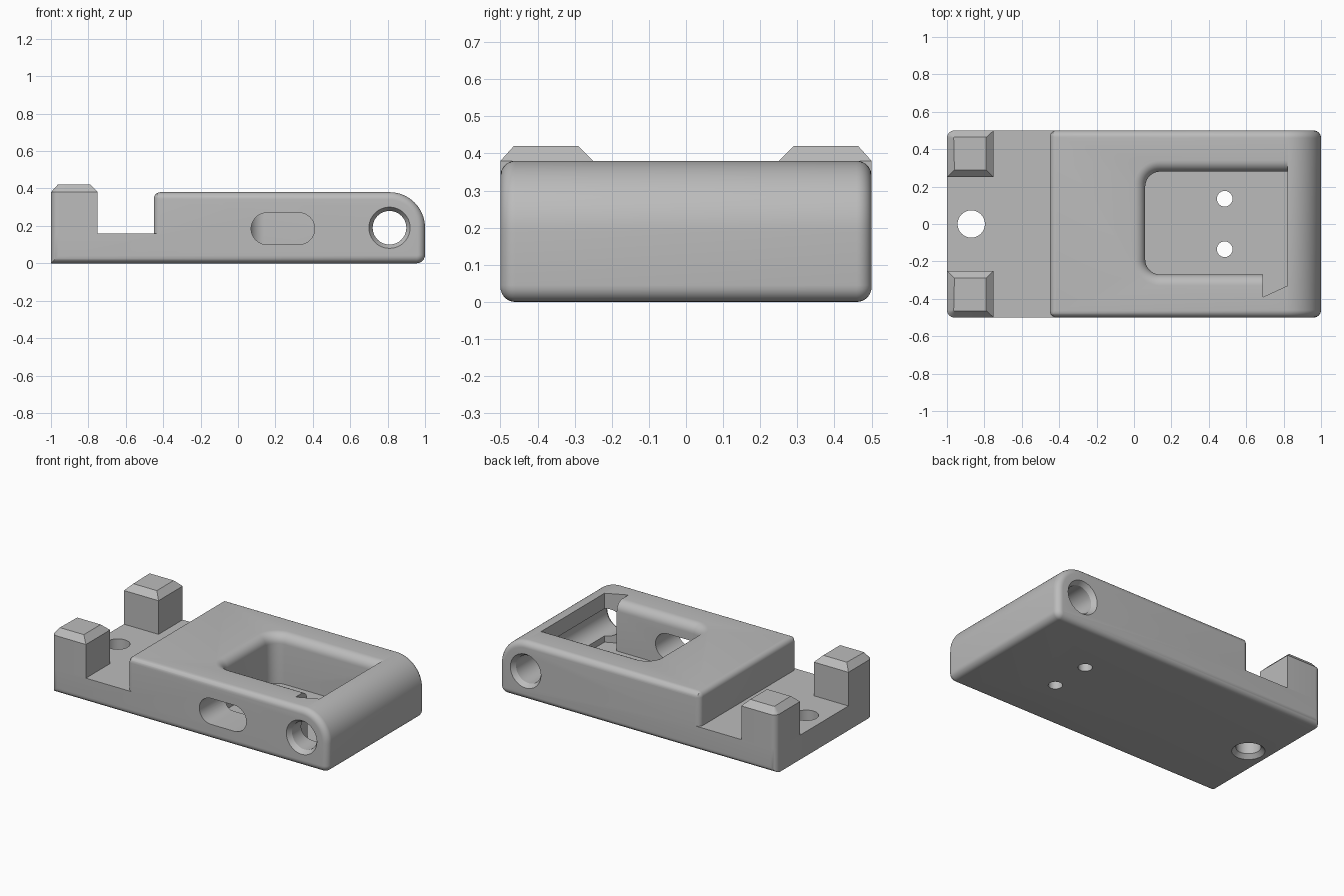
import bpy, bmesh, math
from math import sin, cos, pi, radians

if "Cube" in bpy.data.objects:
    bpy.data.objects.remove(bpy.data.objects["Cube"], do_unlink=True)

grey = bpy.data.materials.new("plain_grey")
grey.use_nodes = True
grey.diffuse_color = (0.5, 0.5, 0.5, 1)
grey.node_tree.nodes["Principled BSDF"].inputs["Base Color"].default_value = (0.5, 0.5, 0.5, 1)

TOP, FLOOR, ROUND = 0.38, 0.16, 0.04


def arc(cx, cy, r, start, end, steps=10):
    return [(cx + r * cos(radians(start + (end - start) * i / steps)),
             cy + r * sin(radians(start + (end - start) * i / steps)))
            for i in range(steps + 1)]


def loft(name, rings):
    """Closed solid through equally sized rings of 3D points."""
    bm = bmesh.new()
    loops = [[bm.verts.new(p) for p in ring] for ring in rings]
    n = len(loops[0])
    for a, b in zip(loops, loops[1:]):
        for i in range(n):
            j = (i + 1) % n
            bm.faces.new((a[i], a[j], b[j], b[i]))
    bm.faces.new(loops[0][::-1])
    bm.faces.new(loops[-1])
    bmesh.ops.recalc_face_normals(bm, faces=bm.faces)
    mesh = bpy.data.meshes.new(name)
    bm.to_mesh(mesh)
    bm.free()
    mesh.materials.append(grey)
    obj = bpy.data.objects.new(name, mesh)
    bpy.context.collection.objects.link(obj)
    return obj


def along_y(outline, y):
    return [(x, y, z) for x, z in outline]


def along_z(outline, z):
    return [(x, y, z) for x, y in outline]


def activate(obj):
    bpy.ops.object.select_all(action='DESELECT')
    obj.select_set(True)
    bpy.context.view_layer.objects.active = obj


def cut(target, cutter):
    cutter.hide_render = True
    mod = target.modifiers.new("cut", 'BOOLEAN')
    mod.operation = 'DIFFERENCE'
    mod.solver = 'EXACT'
    mod.object = cutter
    activate(target)
    bpy.ops.object.modifier_apply(modifier=mod.name)
    bpy.data.objects.remove(cutter, do_unlink=True)


# Body: side profile that shrinks toward both sides to round the rim
def body_profile(o):
    return ([(-1 + o, o)] + arc(0.955, 0.045, 0.045 - o, -90, 0, 6)
            + arc(0.81, 0.19, 0.19 - o, 0, 90, 20) + [(-1 + o, TOP - o)])


steps = [i * pi / 16 for i in range(9)]
side = [(ROUND * (1 - sin(t)), 0.5 - ROUND * (1 - cos(t))) for t in steps]
body = loft("body", [along_y(body_profile(o), -y) for o, y in side]
            + [along_y(body_profile(o), y) for o, y in side[::-1]])


# Low shelf with a rounded step
def shelf_profile(f):
    r = 0.035
    step = [(-0.45 + f + r * (1 - cos(t)), TOP - r + r * sin(t)) for t in steps]
    return [(-1.2, FLOOR), (-0.45 + f, FLOOR)] + step + [(step[-1][0], 0.6), (-1.2, 0.6)]


flare = [(0.035 * (1 - cos(t)), 0.465 + 0.035 * sin(t)) for t in steps] + [(0.035, 0.6)]
cut(body, loft("shelf_cutter", [along_y(shelf_profile(f), -y) for f, y in flare[::-1]]
               + [along_y(shelf_profile(f), y) for f, y in flare]))


# Pocket with a rounded lip on three sides
def pocket_outline(o):
    return ([(0.82, 0.28 + o)] + arc(0.14, 0.20, 0.08 + o, 90, 180)
            + arc(0.14, -0.19, 0.08 + o, 180, 270) + [(0.82, -0.27 - o)])


lip = 0.06
cut(body, loft("pocket_cutter",
               [along_z(pocket_outline(0), 0.06)]
               + [along_z(pocket_outline(lip * (1 - cos(t))), TOP - lip + lip * sin(t)) for t in steps]
               + [along_z(pocket_outline(lip), 0.5)]))

# Slanted notch in the pocket's front corner
notch = [(0.69, -0.2), (0.69, -0.39), (0.82, -0.33), (0.82, -0.2)]
cut(body, loft("notch_cutter", [along_z(notch, z) for z in (0.06, 0.5)]))

# Cross hole, countersunk on both sides
cut(body, loft("cross_hole_cutter",
               [along_y(arc(0.81, 0.19, r, 0, 352.5, 47), y)
                for y, r in ((-0.51, 0.117), (-0.47, 0.09), (0.47, 0.09), (0.51, 0.117))]))

# Oblong slot through the front wall
slot = arc(0.325, 0.185, 0.085, -90, 90, 16) + arc(0.155, 0.185, 0.085, 90, 270, 16)
cut(body, loft("slot_cutter", [along_y(slot, y) for y in (-0.6, -0.19)]))

# Vertical holes: two in the pocket floor, one countersunk from below
for y in (-0.135, 0.135):
    cut(body, loft("small_hole_cutter",
                   [along_z(arc(0.485, y, 0.042, 0, 348.75, 31), z) for z in (-0.1, 0.1)]))
cut(body, loft("mount_hole_cutter",
               [along_z(arc(-0.87, 0, r, 0, 352.5, 47), z)
                for z, r in ((-0.01, 0.107), (0.025, 0.073), (0.3, 0.073))]))


# Corner posts with chamfered tops
def post_outline(s, i):
    outer = arc(-0.96, 0.46, 0.04 - i * 0.9, 90, 180, 8)
    pts = outer + [(-1 + i * 0.9 + 0.1 * i, 0.25 + i), (-0.75 - i, 0.25 + i), (-0.75 - i, 0.5 - i * 0.9)]
    return [(x, s * y) for x, y in pts]


parts = [body]
for name, s in (("front_post", -1), ("back_post", 1)):
    parts.append(loft(name, [along_z(post_outline(s, i), z)
                             for i, z in ((0, FLOOR), (0, TOP), (0.04, 0.42))]))

for part in parts:
    activate(part)
    bpy.ops.object.shade_smooth_by_angle(angle=radians(30))
